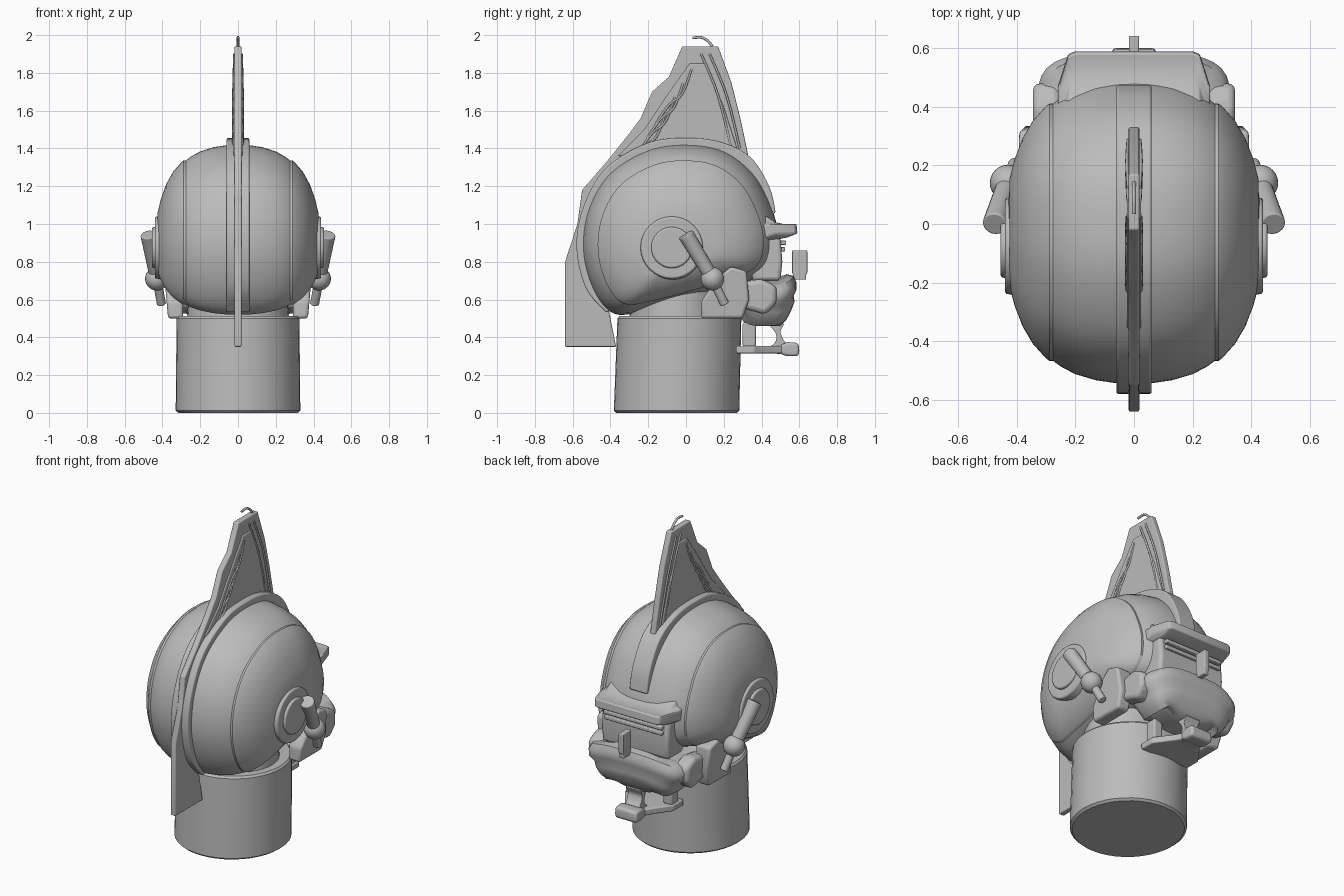
import bpy, bmesh, math
from mathutils import Vector

if "Cube" in bpy.data.objects:
    bpy.data.objects.remove(bpy.data.objects["Cube"])

grey = bpy.data.materials.new("plain grey")
grey.use_nodes = True
COLOUR = (0.5, 0.5, 0.5, 1)
grey.diffuse_color = COLOUR
grey.node_tree.nodes["Principled BSDF"].inputs["Base Color"].default_value = COLOUR


def finish(name, bm, bevel=0, mirror=False, angle=35):
    bmesh.ops.recalc_face_normals(bm, faces=bm.faces)
    mesh = bpy.data.meshes.new(name)
    bm.to_mesh(mesh)
    bm.free()
    mesh.materials.append(grey)
    ob = bpy.data.objects.new(name, mesh)
    bpy.context.collection.objects.link(ob)
    bpy.ops.object.select_all(action="DESELECT")
    ob.select_set(True)
    bpy.context.view_layer.objects.active = ob
    if bevel:
        m = ob.modifiers.new("bevel", "BEVEL")
        m.width, m.segments = bevel, 3
    if mirror:
        ob.modifiers.new("mirror", "MIRROR")
    bpy.ops.object.shade_smooth_by_angle(angle=math.radians(angle))
    return ob


def smooth(pts, n=6, closed=True):
    """Catmull-Rom samples through the points."""
    p = [Vector(q) for q in pts]
    out, k = [], len(p)
    for i in range(k if closed else k - 1):
        ids = [i - 1, i, i + 1, i + 2]
        a, b, c, d = [p[j % k] if closed else p[min(max(j, 0), k - 1)] for j in ids]
        for s in range(n):
            t = s / n
            out.append(0.5 * (2*b + (c-a)*t + (2*a-5*b+4*c-d)*t*t + (3*b-a-3*c+d)*t**3))
    return out if closed else out + [p[-1]]


def loft(name, rings, **kw):
    bm = bmesh.new()
    rows = [[bm.verts.new(p) for p in r] for r in rings]
    n = len(rows[0])
    for a, b in zip(rows, rows[1:]):
        for i in range(n):
            bm.faces.new((a[i], a[(i+1) % n], b[(i+1) % n], b[i]))
    bm.faces.new(rows[0])
    bm.faces.new(rows[-1])
    return finish(name, bm, **kw)


def slab(name, outline, x0, x1, **kw):
    """Side outline (y, z) extruded across x."""
    return loft(name, [[(x, y, z) for y, z in outline] for x in (x0, x1)], **kw)


def rod(name, a, b, r, r2=None, sides=20, **kw):
    a, b = Vector(a), Vector(b)
    bm = bmesh.new()
    bmesh.ops.create_cone(bm, cap_ends=True, segments=sides, radius1=r,
                          radius2=r if r2 is None else r2, depth=(b-a).length)
    rot = (b-a).to_track_quat("Z", "Y").to_matrix()
    for v in bm.verts:
        v.co = rot @ v.co + (a+b) / 2
    return finish(name, bm, **kw)


def strand(name, pts, r):
    """Thin bevelled curve turned into mesh."""
    cu = bpy.data.curves.new(name, "CURVE")
    cu.dimensions = "3D"
    cu.bevel_depth, cu.bevel_resolution, cu.use_fill_caps = r, 2, True
    path = smooth(pts, 5, False)
    sp = cu.splines.new("POLY")
    sp.points.add(len(path) - 1)
    for q, p in zip(sp.points, path):
        q.co = (*p, 1)
    cu.materials.append(grey)
    ob = bpy.data.objects.new(name, cu)
    bpy.context.collection.objects.link(ob)


# Neck
def neck_ring(z, rx, ry, y=-0.05, n=40):
    return [(rx*math.cos(2*math.pi*i/n), y + ry*math.sin(2*math.pi*i/n), z) for i in range(n)]


loft("neck", [neck_ring(0, .315, .32), neck_ring(.012, .33, .332), neck_ring(.5, .325, .328, -.035),
              neck_ring(.512, .315, .318, -.035)])
loft("inner_neck", [neck_ring(.5, .27, .25), neck_ring(.75, .25, .23)])

# Head shell: one side profile shrunk towards the ears, with shallow steps
HEAD = smooth([(0, 1.42), (.2, 1.385), (.36, 1.26), (.455, 1.08), (.49, .92), (.46, .78), (.34, .7),
               (.05, .61), (-.2, .545), (-.38, .525), (-.49, .65), (-.545, .86), (-.515, 1.08),
               (-.4, 1.27), (-.2, 1.39)])
CENTRE = Vector((-.03, .87))


def head_ring(x, s):
    return [(x, *(CENTRE + (p - CENTRE) * s)) for p in HEAD]


half = [(0, 1), (.06, .995), (.13, .975), (.2, .935), (.25, .885), (.27, .855), (.285, .835), (.3, .815),
        (.335, .735), (.37, .62), (.4, .48), (.42, .35), (.43, .2)]
loft("head_shell", [head_ring(-x, s) for x, s in half[:0:-1]] + [head_ring(x, s) for x, s in half])
# Raised side shell giving the rim line around each ear
loft("side_shell", [head_ring(.24, .845), head_ring(.288, .848), head_ring(.3, .832), head_ring(.345, .735),
                    head_ring(.38, .62), head_ring(.408, .48), head_ring(.425, .35)], mirror=True)

# Ear discs
ear = Vector((0, -.075, .875))
for name, r, x0, x1 in (("ear_disc", .175, .36, .44), ("ear_pad", .115, .4, .455)):
    rod(name, ear + Vector((x0, 0, 0)), ear + Vector((x1, 0, 0)), r, r * .93, 32,
        bevel=.008, mirror=True)

# Crown band over the middle of the head
outer = smooth([(.475, 1.06), (.44, 1.2), (.34, 1.355), (.18, 1.435), (0, 1.455), (-.2, 1.43), (-.42, 1.3),
                (-.54, 1.1), (-.58, .88), (-.53, .66), (-.42, .53)], 5, False)
inner = [CENTRE + (p - CENTRE) * .88 for p in outer]
loft("crown_band", [[(-.06, *a), (.06, *a), (.06, *b), (-.06, *b)] for a, b in zip(outer, inner)], bevel=.008)

# Crest fin
fin = [(-.37, .35), (-.64, .35), (-.64, .8), (-.575, 1), (-.55, 1.18), (-.42, 1.33), (-.3, 1.48),
       (-.24, 1.56), (-.18, 1.7), (-.09, 1.78), (-.02, 1.94), (.17, 1.94), (.24, 1.75), (.29, 1.55),
       (.33, 1.36), (.1, 1.3), (-.2, 1.25), (-.42, 1), (-.44, .7)]
slab("crest_fin", fin, -.018, .018, bevel=.006)
root = [(.28, 1.37), (.2, 1.62), (.1, 1.85), (.02, 1.85), (-.1, 1.68), (-.22, 1.5), (-.36, 1.36), (-.1, 1.36)]
slab("crest_core", root, -.024, .024, bevel=.006)

# Feather strands on both faces of the crest
for side in (-1, 1):
    for i in range(4):
        y, z = .03 - .045*i, 1.82 - .075*i
        strand("feather_strand", [(side*.022, y, z), (side*.025, y - .05, z - .13),
                                  (side*.025, y - .12, z - .19), (side*.022, y - .19, z - .29)], .006)
    for off in (0, .045):
        strand("front_strand", [(side*.02, .08 + off, 1.9), (side*.024, .17 + off, 1.68),
                                (side*.02, .24 + off, 1.4)], .006)
strand("crest_curl", [(0, .035, 1.985), (0, .08, 1.988), (0, .115, 1.97), (0, .14, 1.94)], .007)

# Brow visor and slats
brow = [(.4, 1.06), (.47, 1.01), (.54, .995), (.585, 1), (.59, .95), (.54, .93), (.47, .915), (.38, .92)]
loft("brow_visor", [[(x, y - d, z) for y, z in brow] for x, d in
                    ((-.26, .12), (-.225, .01), (-.2, 0), (.2, 0), (.225, .01), (.26, .12))], bevel=.01)
for z, y in ((.9, .53), (.865, .525)):
    slab("visor_slat", [(.38, z - .01), (y, z - .01), (y, z + .012), (.38, z + .012)], -.2, .2, bevel=.005)
slab("eye_panel", [(.35, .7), (.5, .7), (.51, .8), (.5, .93), (.35, .93)], -.23, .23, bevel=.02)

# Nose peg in front of the visor
slab("nose_peg", [(.568, .705), (.635, .705), (.635, .73), (.642, .74), (.642, .86), (.562, .86),
                  (.562, .74), (.568, .73)], -.017, .017, bevel=.005)


# Mouth guard: stacked rounded rings
def guard_ring(z, w, front, back):
    pts = []
    for i in range(32):
        c, s = math.cos(2*math.pi*i/32), math.sin(2*math.pi*i/32)
        k = [math.copysign(abs(v)**.55, v) for v in (c, s)]
        pts.append((w*k[0], (front+back)/2 + (front-back)/2*k[1], z - .06*abs(k[0])**3*(z > .5)))
    return pts


loft("mouth_guard", [guard_ring(*r) for r in (
    (.735, .26, .53, .2), (.725, .31, .57, .2), (.69, .33, .585, .2), (.65, .325, .585, .22), (.62, .29, .57, .24),
    (.59, .275, .575, .26), (.55, .25, .56, .28), (.52, .21, .545, .28), (.49, .18, .53, .3),
    (.46, .11, .5, .32))], angle=50)

# Jaw arms and cheek brackets
slab("jaw_arm", [(.28, .56), (.42, .52), (.48, .58), (.48, .67), (.4, .71), (.28, .69)], .25, .345,
     bevel=.025, mirror=True)
cheek = [(.08, .5), (.3, .5), (.335, .6), (.32, .75), (.24, .775), (.17, .72), (.08, .59)]
loft("cheek_bracket", [[(.29, y, z) for y, z in cheek],
                       [(.37 + .09*(z - .5), y, z) for y, z in cheek]], bevel=.015, mirror=True)

# Ear levers
pivot = Vector((.43, .14, .71))
rod("lever_handle", pivot, (.475, 0, .945), .036, .042, bevel=.006, mirror=True)
rod("lever_pin", pivot, (.405, .205, .575), .024, bevel=.005, mirror=True)
bm = bmesh.new()
bmesh.ops.create_uvsphere(bm, u_segments=24, v_segments=14, radius=.062)
bmesh.ops.translate(bm, verts=bm.verts, vec=pivot)
finish("lever_ball", bm, mirror=True)

# Chin piece: curved stem, flared plate and front knob
stem = smooth([(.36, .5), (.43, .47), (.475, .42), (.47, .37), (.42, .33), (.52, .31), (.56, .34),
               (.52, .38), (.5, .43), (.51, .48)], 4)
slab("chin_stem", stem, -.05, .05, bevel=.008)
loft("chin_plate", [[(-w, y, .315), (w, y, .315), (w, y, .355), (-w, y, .355)]
                    for y, w in ((.265, .17), (.36, .17), (.47, .09), (.53, .06))], bevel=.008)
slab("chin_knob", [(.5, .31), (.54, .3), (.595, .3), (.6, .33), (.595, .37), (.54, .375), (.5, .36)],
     -.075, .075, bevel=.015)
slab("chin_strut", [(.3, .35), (.37, .35), (.37, .48), (.3, .48)], .1, .16, bevel=.01, mirror=True)
